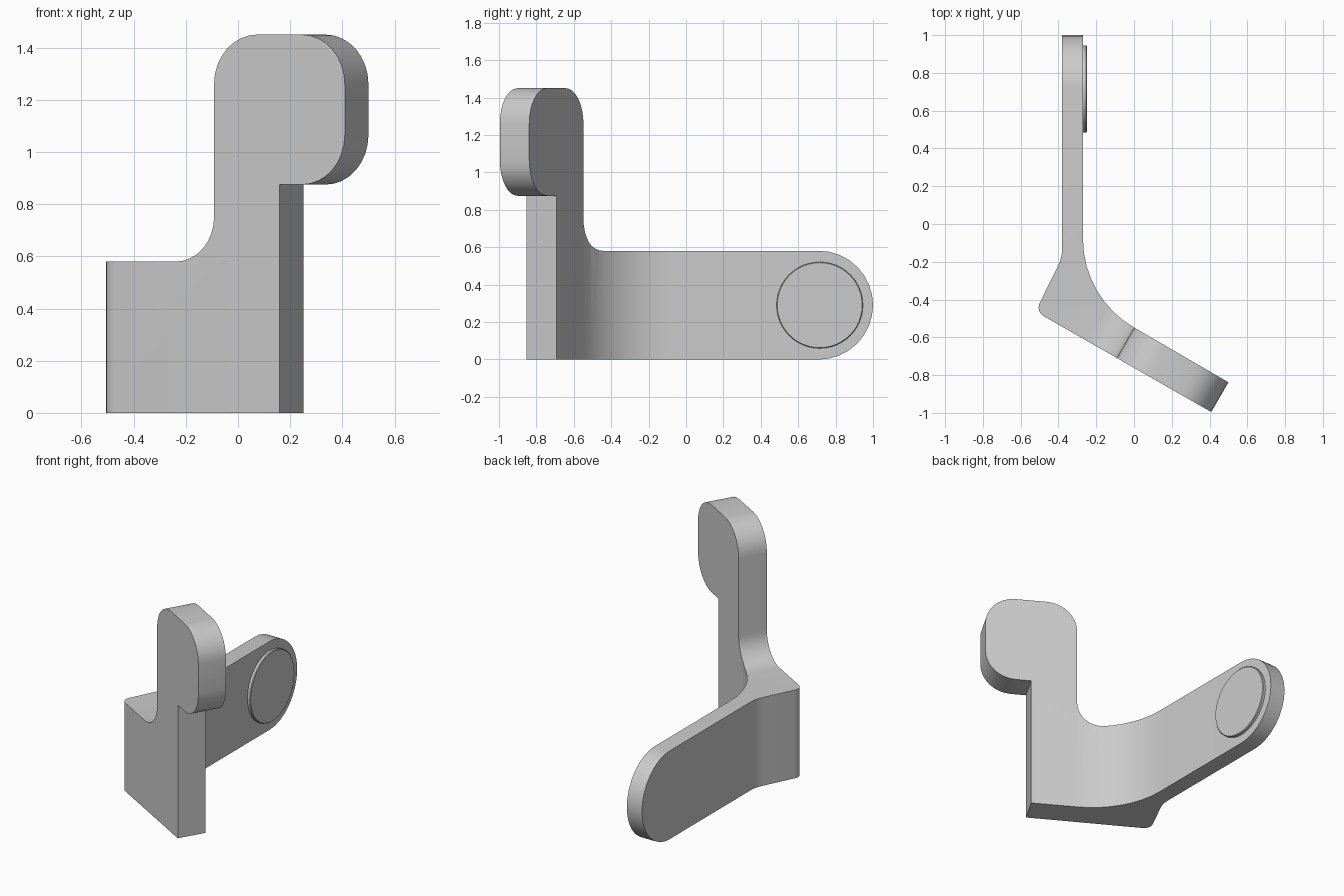
import bpy
import bmesh
from math import cos, sin, radians
from mathutils import Matrix, Vector

cube = bpy.data.objects.get("Cube")
if cube:
    bpy.data.objects.remove(cube, do_unlink=True)

grey = bpy.data.materials.new("plain grey")
grey.use_nodes = True
grey.diffuse_color = (0.6, 0.6, 0.6, 1)
grey.node_tree.nodes["Principled BSDF"].inputs["Base Color"].default_value = (0.6, 0.6, 0.6, 1)


def arc(cx, cy, r, start, end, steps):
    angles = [radians(start + (end - start) * i / steps) for i in range(steps + 1)]
    return [(cx + r * cos(a), cy + r * sin(a)) for a in angles]


def prism(name, outline, u, v, w, origin, near, far):
    """Extrude an outline drawn on axes u, v along axis w."""
    u, v, w, origin = (Vector(c) for c in (u, v, w, origin))
    bm = bmesh.new()
    base = [bm.verts.new(origin + u * a + v * b + w * near) for a, b in outline]
    face = bm.faces.new(base)
    grown = bmesh.ops.extrude_face_region(bm, geom=[face])["geom"]
    moved = [g for g in grown if isinstance(g, bmesh.types.BMVert)]
    bmesh.ops.translate(bm, verts=moved, vec=w * (far - near))
    bmesh.ops.recalc_face_normals(bm, faces=bm.faces)
    mesh = bpy.data.meshes.new(name)
    bm.to_mesh(mesh)
    bm.free()
    mesh.materials.append(grey)
    obj = bpy.data.objects.new(name, mesh)
    bpy.context.collection.objects.link(obj)
    return obj


def activate(obj):
    bpy.ops.object.select_all(action="DESELECT")
    obj.select_set(True)
    bpy.context.view_layer.objects.active = obj


def keep_inside(obj, cutter):
    activate(obj)
    mod = obj.modifiers.new("trim", "BOOLEAN")
    mod.operation = "INTERSECT"
    mod.solver = "EXACT"
    mod.object = cutter
    bpy.ops.object.modifier_apply(modifier=mod.name)
    bpy.data.objects.remove(cutter, do_unlink=True)


X, Y, Z = (1, 0, 0), (0, 1, 0), (0, 0, 1)
along = Vector((cos(radians(-30)), sin(radians(-30)), 0))
across = Vector((-along.y, along.x, 0))
tab_corner = Vector((-0.09, -0.706, 0))

# Plan outline: straight arm, flared elbow and angled plate, overlong at both ends
front_end = tab_corner + along * 0.8
back_end = front_end + across * 0.18
plan = [(-0.27, 1.1), (-0.38, 1.1)]
plan += arc(-0.58, -0.13, 0.2, 0, -30, 3)
plan += arc(-0.452, -0.442, 0.053, 150, 240, 6)
plan += [front_end.xy, back_end.xy]
plan += arc(0.27, -0.08, 0.54, 240, 180, 8)
bracket = prism("bracket", plan, X, Y, Z, (0, 0, 0), -0.1, 1.6)

# Elevation of the plate: low wing, filleted neck and rounded overhanging tab
tab, top, under, r = 0.577, 1.45, 0.875, 0.19
elevation = [(-1.5, 0), (0.289, 0), (0.289, under)]
elevation += arc(tab - r, under + r, r, -90, 0, 8)
elevation += arc(tab - r, top - r, r, 0, 90, 8)
elevation += arc(r, top - r, r, 90, 180, 8)
elevation += arc(-0.17, 0.75, 0.17, 0, -90, 8)
elevation += [(-1.5, 0.58)]
keep_inside(bracket, prism("plate_trim", elevation, along, Z, across, tab_corner, -0.5, 2.5))

# Rounded free end of the arm
side = [(-1.3, -0.001)] + arc(0.709, 0.29, 0.291, -90, 90, 16)
side += [(0, 0.581), (0, 1.7), (-1.3, 1.7)]
keep_inside(bracket, prism("arm_trim", side, Y, Z, X, (0, 0, 0), -1, 1))

# Round pad on the inner side of the arm
pad = prism("round_pad", arc(0.715, 0.29, 0.231, 0, 352.5, 47), Y, Z, X, (0, 0, 0), -0.275, -0.25)
bevel = pad.modifiers.new("edge", "BEVEL")
bevel.width = 0.004
bevel.segments = 1

for obj in (bracket, pad):
    activate(obj)
    bpy.ops.object.shade_smooth_by_angle(angle=radians(30))
